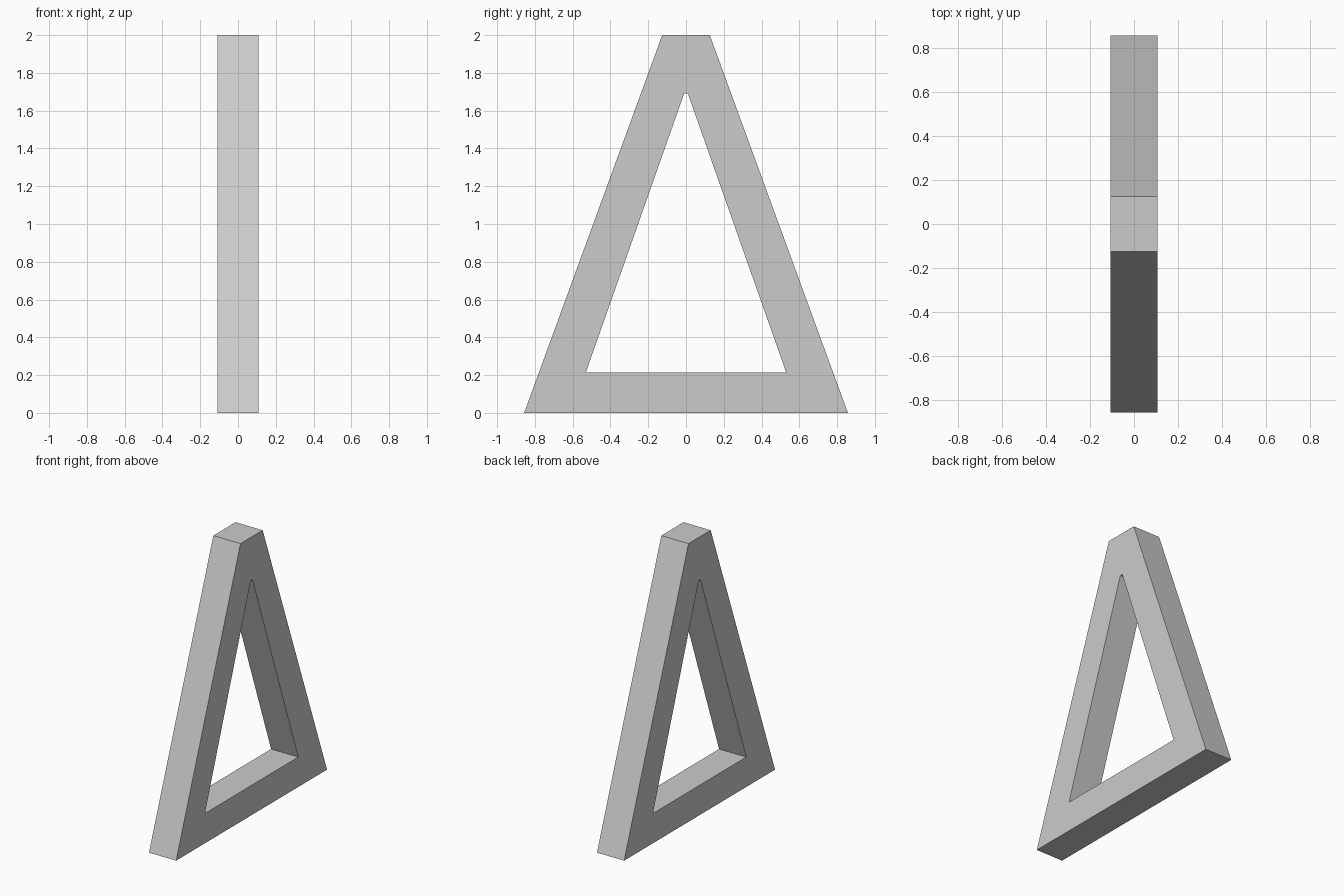
import bpy, bmesh

if "Cube" in bpy.data.objects:
    bpy.data.objects.remove(bpy.data.objects["Cube"])

HALF_DEPTH = 0.108
# Matching outer and inner outlines of the frame as (y, z)
outer = [(-0.857, 0.0), (0.857, 0.0), (0.126, 2.0), (-0.126, 2.0)]
inner = [(-0.53, 0.215), (0.53, 0.215), (0.01, 1.69), (-0.01, 1.69)]

bm = bmesh.new()


def loop(points, x):
    return [bm.verts.new((x, y, z)) for y, z in points]


def bridge(a, b):
    n = len(a)
    for i in range(n):
        j = (i + 1) % n
        bm.faces.new((a[i], a[j], b[j], b[i]))


# Triangular frame: four outlines bridged into a closed ring
rings = [loop(outer, HALF_DEPTH), loop(inner, HALF_DEPTH),
         loop(inner, -HALF_DEPTH), loop(outer, -HALF_DEPTH)]
for i in range(4):
    bridge(rings[i], rings[(i + 1) % 4])
bmesh.ops.recalc_face_normals(bm, faces=bm.faces)

mesh = bpy.data.meshes.new("triangular_frame")
bm.to_mesh(mesh)
bm.free()
bpy.context.collection.objects.link(bpy.data.objects.new("triangular_frame", mesh))
